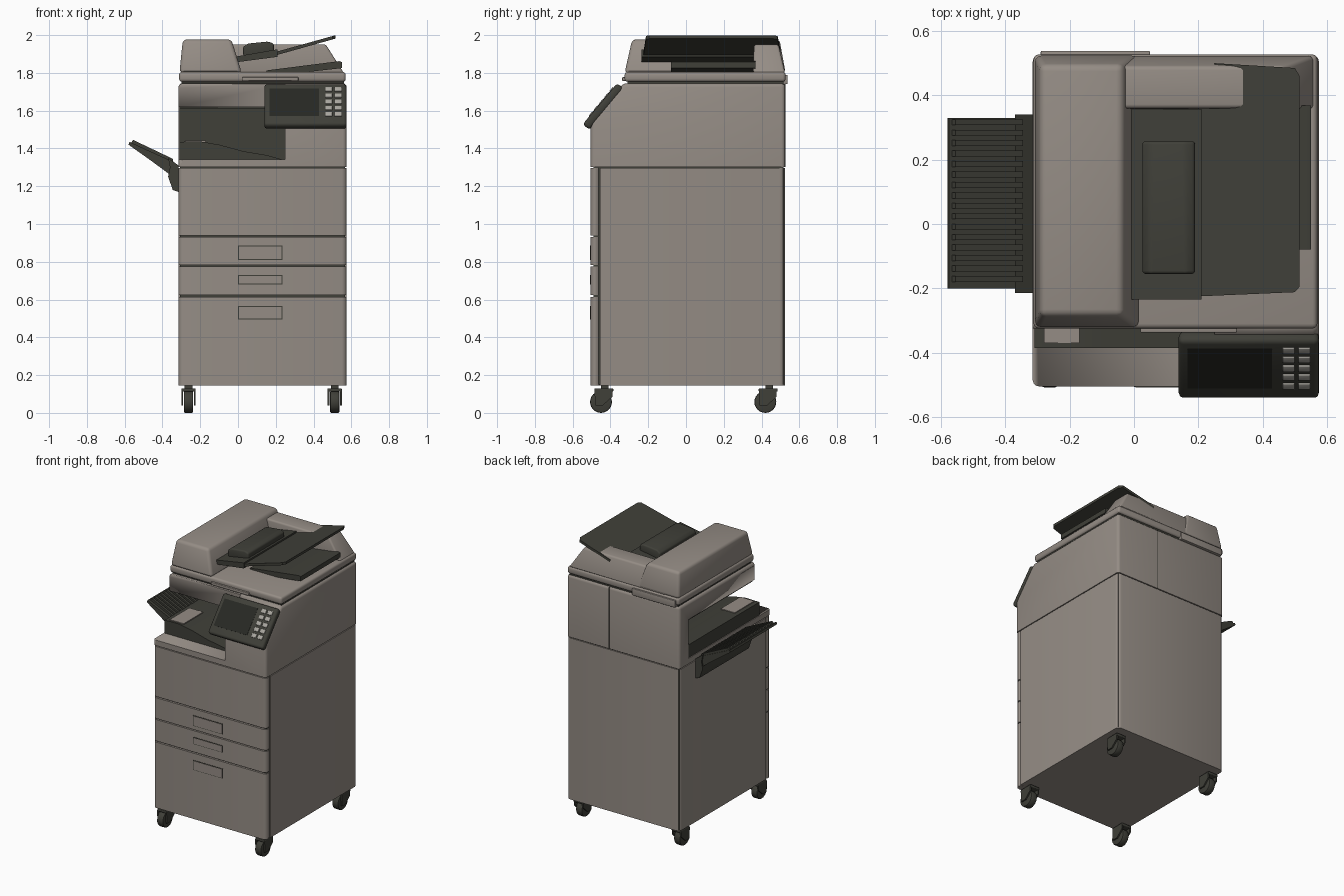
import bpy, bmesh, math
from mathutils import Matrix, Vector

if "Cube" in bpy.data.objects:
    bpy.data.objects.remove(bpy.data.objects["Cube"])


def material(name, rgb):
    m = bpy.data.materials.new(name)
    m.diffuse_color = (*rgb, 1)
    m.use_nodes = True
    m.node_tree.nodes["Principled BSDF"].inputs["Base Color"].default_value = m.diffuse_color
    return m


GREY = material("warm_grey", (0.30, 0.265, 0.235))
DARK = material("charcoal", (0.05, 0.05, 0.04))
SCREEN = material("screen_black", (0.02, 0.021, 0.017))
KEY = material("key_grey", (0.40, 0.385, 0.35))


def finish(name, bm, mat, bevel=0, pick=None, seg=3):
    """Bevel the picked edges, then turn the bmesh into an object."""
    bmesh.ops.recalc_face_normals(bm, faces=bm.faces)
    if bevel:
        edges = [e for e in bm.edges if pick is None or pick(e)]
        bmesh.ops.bevel(bm, geom=edges, offset=bevel, segments=seg, profile=0.5,
                        affect='EDGES', clamp_overlap=True)
    me = bpy.data.meshes.new(name)
    bm.to_mesh(me)
    bm.free()
    me.materials.append(mat)
    ob = bpy.data.objects.new(name, me)
    bpy.context.collection.objects.link(ob)
    bpy.ops.object.select_all(action='DESELECT')
    ob.select_set(True)
    bpy.context.view_layer.objects.active = ob
    bpy.ops.object.shade_smooth_by_angle(angle=math.radians(35))
    return ob


def taper(name, low, high, z0, z1, mat, bevel=0, pick=None):
    """Block between two rectangles (x0, x1, y0, y1)."""
    bm = bmesh.new()
    rings = []
    for (x0, x1, y0, y1), z in ((low, z0), (high, z1)):
        rings.append([bm.verts.new((x, y, z)) for x, y in
                      ((x0, y0), (x1, y0), (x1, y1), (x0, y1))])
    bm.faces.new(rings[0])
    bm.faces.new(rings[1])
    for i in range(4):
        j = (i + 1) % 4
        bm.faces.new((rings[0][i], rings[0][j], rings[1][j], rings[1][i]))
    return finish(name, bm, mat, bevel, pick)


def box(name, x0, x1, y0, y1, z0, z1, mat, bevel=0, pick=None):
    r = (x0, x1, y0, y1)
    return taper(name, r, r, z0, z1, mat, bevel, pick)


def prism(name, pts, axis, a, b, mat, bevel=0, pick=None):
    """Extrude a profile: (y, z) along x, (x, z) along y, or (x, y) along z."""
    place = {'x': lambda p, t: (t, p[0], p[1]), 'y': lambda p, t: (p[0], t, p[1]),
             'z': lambda p, t: (p[0], p[1], t)}[axis]
    bm = bmesh.new()
    r0 = [bm.verts.new(place(p, a)) for p in pts]
    r1 = [bm.verts.new(place(p, b)) for p in pts]
    bm.faces.new(r0)
    bm.faces.new(r1)
    for i in range(len(pts)):
        j = (i + 1) % len(pts)
        bm.faces.new((r0[i], r0[j], r1[j], r1[i]))
    return finish(name, bm, mat, bevel, pick)


def upright(side=None):
    """Vertical edges, optionally only at the front or the back."""
    def test(e):
        a, b = (v.co for v in e.verts)
        return abs(a.z - b.z) > 0.01 and (a - b).xy.length < 1e-4 and (
            side is None or (a.y < 0) == (side == 'front'))
    return test


L, R, F, B = -0.315, 0.575, -0.505, 0.525

# Cabinet, seam core and front panels
box("cabinet", L, R, -0.455, B, 0.145, 1.297, GREY, 0.03, upright('back'))
box("seam_core", L + 0.008, R - 0.008, -0.49, B - 0.008, 0.15, 1.31, DARK)
for name, z0, z1 in (("lower_drawer", 0.145, 0.614), ("middle_drawer", 0.623, 0.775),
                     ("upper_drawer", 0.783, 0.931), ("front_door", 0.94, 1.297)):
    box(name, L, R, F, -0.455, z0, z1, GREY, 0.025, upright('front'))

# Drawer handles: dark outline with a grey grip plate
for i, (z0, z1) in enumerate(((0.495, 0.565), (0.68, 0.73), (0.81, 0.885))):
    box(f"handle_outline_{i}", 0, 0.235, F - 0.002, F + 0.01, z0, z1, DARK)
    box(f"handle_plate_{i}", 0.004, 0.231, F - 0.004, F + 0.01, z0 + 0.004, z1 - 0.004, GREY)

# Upper housing with the paper output bay cut out of it
housing = prism("upper_housing", [(F, 1.303), (F, 1.535), (-0.33, 1.745), (B, 1.745), (B, 1.303)],
                'x', L, R, GREY, 0.02,
                lambda e: not all(abs(v.co.z - 1.303) < 1e-4 for v in e.verts))
cutter = prism("bay_cutter", [(-0.6, 1.342), (0.42, 1.342), (0.42, 1.62), (-0.325, 1.62),
                              (-0.325, 1.8), (-0.6, 1.8)], 'x', -0.5, 0.25, GREY)
cutter.hide_render = True
cutter.hide_viewport = True
cut = housing.modifiers.new("bay", 'BOOLEAN')
cut.operation = 'DIFFERENCE'
cut.solver = 'EXACT'
cut.object = cutter

# Bay lining and output tray
box("bay_back_wall", L + 0.005, 0.25, 0.412, 0.425, 1.342, 1.62, DARK)
box("bay_ceiling", L + 0.005, 0.25, -0.31, 0.42, 1.612, 1.622, DARK)
prism("output_tray", [(-0.31, 1.338), (-0.31, 1.435), (-0.2, 1.437), (-0.1, 1.42), (0.03, 1.385),
                      (0.15, 1.365), (0.248, 1.338)], 'y', -0.385, 0.415, DARK)
box("output_tray_patch", -0.28, -0.17, -0.37, -0.15, 1.434, 1.441, GREY)
box("back_seam", 0.238, 0.242, B - 0.01, B + 0.001, 1.303, 1.74, DARK)

# Side tray: bracket, sloped plate and ribs
prism("side_tray_bracket", [(-0.315, 1.17), (-0.345, 1.18), (-0.37, 1.25), (-0.36, 1.30),
                            (-0.37, 1.35), (-0.315, 1.31)], 'y', -0.215, 0.34, DARK)
prism("side_tray", [(-0.345, 1.25), (-0.46, 1.335), (-0.58, 1.42), (-0.575, 1.435),
                    (-0.345, 1.33)], 'y', -0.2, 0.33, DARK)
for i in range(16):
    y = -0.18 + i * 0.0325
    prism(f"side_tray_rib_{i}", [(-0.345, 1.32), (-0.57, 1.425), (-0.555, 1.445), (-0.345, 1.345)],
          'y', y, y + 0.018, DARK)

# Scanner lid and document feeder housing
box("scanner_lid", L + 0.003, R - 0.005, -0.325, 0.527, 1.753, 1.805, GREY, 0.015)
box("lid_seam", L + 0.015, R - 0.015, -0.31, 0.515, 1.74, 1.76, DARK)
box("lid_grip", 0.02, 0.32, -0.338, -0.31, 1.757, 1.777, GREY, 0.004)
box("lid_hinge", -0.29, 0.05, 0.51, 0.538, 1.74, 1.79, GREY, 0.004)
taper("feeder_head", (-0.31, 0.02, -0.325, 0.527), (-0.292, -0.035, -0.285, 0.495),
      1.80, 1.977, GREY, 0.02)
taper("feeder_back_wall", (-0.2, 0.56, 0.355, 0.525), (-0.2, 0.465, 0.36, 0.49),
      1.80, 1.95, GREY, 0.012)

# Document trays
prism("feeder_lower_tray", [(0.15, 1.803), (0.15, 1.813), (0.535, 1.862), (0.55, 1.858),
                            (0.55, 1.825), (0.35, 1.803)], 'y', -0.08, 0.368, DARK)
prism("feeder_upper_tray", [(-0.02, 1.855), (-0.02, 1.885), (0.21, 1.925), (0.21, 1.885)],
      'y', -0.235, 0.358, DARK)
flap = prism("feeder_flap", [(0.2, -0.225), (0.5, -0.212), (0.515, -0.195), (0.515, 0.46), (0.5, 0.485),
                             (0.25, 0.5), (0.25, 0.36), (0.2, 0.36)], 'z', 0, 0.018, DARK)
for v in flap.data.vertices:  # tilt upward to the right
    v.co.z += 1.893 + (v.co.x - 0.2) * 0.28
prism("paper_guide", [(0.03, 1.87), (0.025, 1.935), (0.05, 1.955), (0.16, 1.966), (0.19, 1.955),
                      (0.19, 1.90)], 'y', -0.155, 0.257, DARK, 0.01)

# Control panel, built flat and then tilted
tilt = Matrix.Translation(Vector((0.357, -0.438, 1.622))) @ Matrix.Rotation(math.radians(50), 4, 'X')


def panel_part(*args):
    box(*args).data.transform(tilt)


panel_part("control_panel", -0.218, 0.218, -0.142, 0.142, -0.023, 0.023, DARK, 0.016)
panel_part("touch_screen", -0.19, 0.072, -0.085, 0.105, 0.015, 0.025, SCREEN)
for col in range(2):
    for row in range(5):
        x, y = 0.105 + col * 0.049, -0.088 + row * 0.043
        panel_part(f"key_{col}_{row}", x, x + 0.037, y, y + 0.028, 0.015, 0.028, KEY, 0.003)

# Casters
for i, (x, y) in enumerate(((-0.262, -0.45), (0.512, -0.45), (-0.262, 0.42), (0.512, 0.42))):
    bm = bmesh.new()
    bmesh.ops.create_cone(bm, cap_ends=True, segments=24, radius1=0.058, radius2=0.058, depth=0.05)
    bm.transform(Matrix.Translation((x, y, 0.058)) @ Matrix.Rotation(math.pi / 2, 4, 'Y'))
    finish(f"caster_wheel_{i}", bm, DARK, 0.008,
           lambda e: abs(e.verts[0].co.x - e.verts[1].co.x) < 1e-4, 2)
    for s in (-1, 1):
        prism(f"caster_fork_{i}_{s}", [(y - 0.03, 0.04), (y - 0.035, 0.12), (y + 0.06, 0.12),
                                       (y + 0.06, 0.085), (y + 0.01, 0.04)],
              'x', x + s * 0.028, x + s * 0.038, DARK)
    box(f"caster_mount_{i}", x - 0.038, x + 0.038, y - 0.035, y + 0.065, 0.112, 0.13, DARK, 0.005)
    box(f"caster_stem_{i}", x - 0.02, x + 0.02, y, y + 0.04, 0.12, 0.15, DARK)
